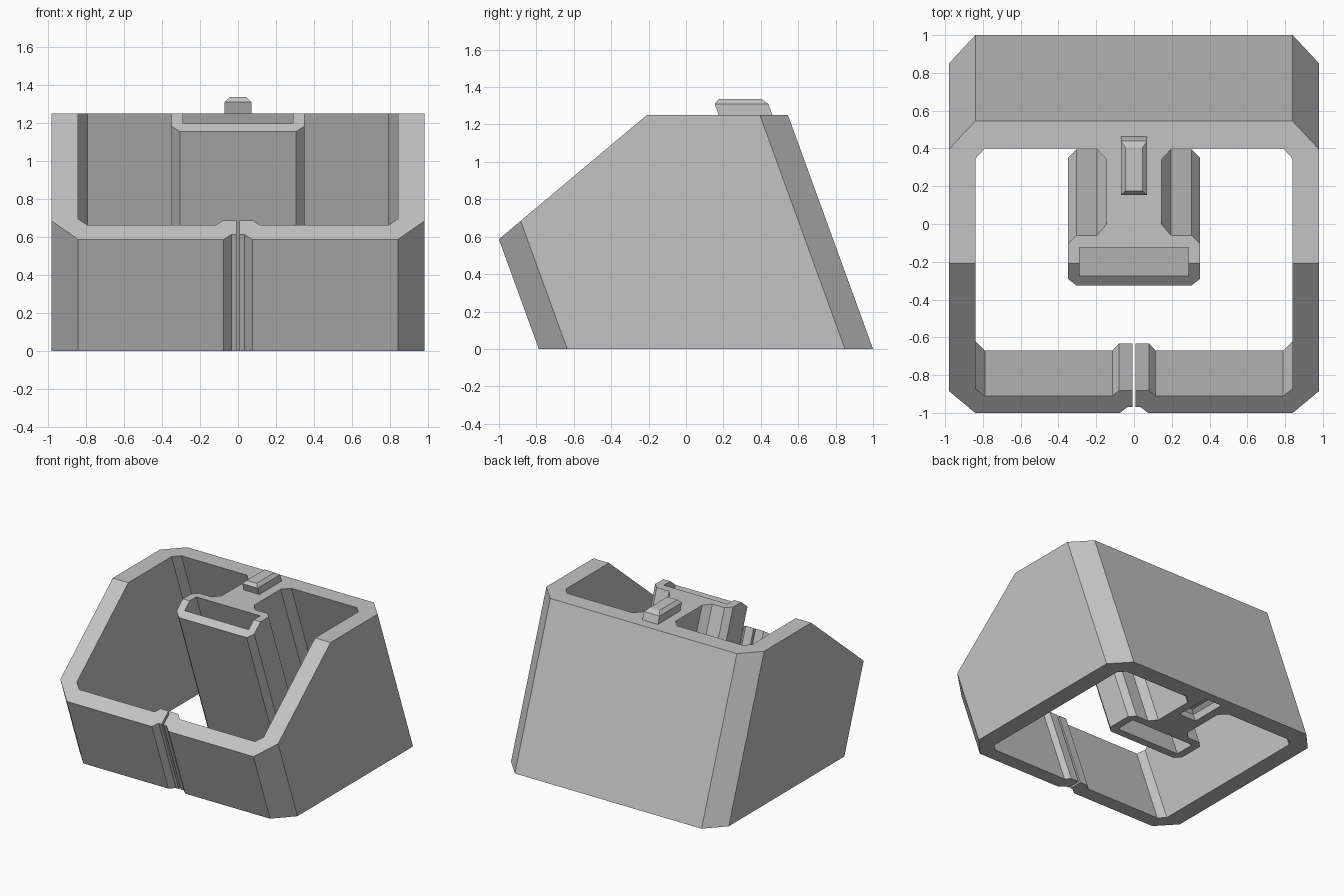
import bpy, bmesh, math

cube = bpy.data.objects.get("Cube")
if cube:
    bpy.data.objects.remove(cube, do_unlink=True)

LEAN = math.tan(math.radians(20))      # everything leans forward
TOP = 1.25

grey = bpy.data.materials.new("plain_grey")
grey.use_nodes = True
grey.diffuse_color = (0.55, 0.55, 0.55, 1)
grey.node_tree.nodes["Principled BSDF"].inputs["Base Color"].default_value = (0.55, 0.55, 0.55, 1)


def loft(name, sections):
    """Stack outlines [(points, z), ...] into a solid leaning forward."""
    bm = bmesh.new()
    rings = [[bm.verts.new((x, y - LEAN * z, z)) for x, y in pts] for pts, z in sections]
    bm.faces.new(rings[0])
    bm.faces.new(rings[-1])
    for low, high in zip(rings, rings[1:]):
        for i in range(len(low)):
            j = (i + 1) % len(low)
            bm.faces.new((low[i], low[j], high[j], high[i]))
    bmesh.ops.recalc_face_normals(bm, faces=bm.faces)
    mesh = bpy.data.meshes.new(name)
    bm.to_mesh(mesh)
    bm.free()
    mesh.materials.append(grey)
    obj = bpy.data.objects.new(name, mesh)
    bpy.context.collection.objects.link(obj)
    return obj


def rect(w, y0, y1):
    return [(-w, y0), (w, y0), (w, y1), (-w, y1)]


def mirror(pts):
    return [(-x, y) for x, y in pts]


def cut(obj, cutter):
    """Subtract the cutter, then discard it."""
    cutter.hide_render = True
    mod = obj.modifiers.new("cut", "BOOLEAN")
    mod.operation = "DIFFERENCE"
    mod.solver = "EXACT"
    mod.object = cutter
    bpy.context.view_layer.objects.active = obj
    bpy.ops.object.modifier_apply(modifier=mod.name)
    bpy.data.objects.remove(cutter, do_unlink=True)


# Half outlines: outer wall, then inner wall running into the T-shaped stem
outer = [(0.008, -0.747), (0.035, -0.747), (0.075, -0.787), (0.84, -0.787),
         (0.98, -0.635), (0.98, 0.85), (0.84, 1.0)]
inner = [(0.008, -0.633), (0.08, -0.633), (0.115, -0.67), (0.79, -0.67),
         (0.84, -0.62), (0.84, 0.80), (0.79, 0.855), (0.2, 0.855),
         (0.145, 0.795), (0.145, 0.455), (0.195, 0.395), (0.305, 0.395),
         (0.35, 0.35), (0.35, 0.14), (0.305, 0.095)]
outline = outer + mirror(outer[::-1]) + mirror(inner) + inner[::-1]
body = loft("split_band_with_stem", [(outline, 0), (outline, TOP)])

# Slot through the stem head
slot = rect(0.288, 0.16, 0.33)
cut(body, loft("slot_cutter", [(slot, -0.1), (slot, TOP + 0.1)]))

# Socket under the stem, matching the key on top
socket = rect(0.077, 0.622, 0.922)
cut(body, loft("socket_cutter", [(socket, -0.05), (socket, 0.065),
                                 (rect(0.048, 0.652, 0.892), 0.09)]))

# Sloping cut across the front of the top edge
slope = math.tan(math.radians(40))
wedge = bpy.data.meshes.new("slope_cutter")
side = [(-0.21 + 0.5, TOP + 0.5 * slope), (-0.21 - 1.2, TOP - 1.2 * slope), (-0.21 - 1.2, TOP + 0.5 * slope)]
bm = bmesh.new()
face = bm.faces.new([bm.verts.new((-1.5, y, z)) for y, z in side])
moved = bmesh.ops.extrude_face_region(bm, geom=[face])["geom"]
bmesh.ops.translate(bm, vec=(3, 0, 0), verts=[v for v in moved if isinstance(v, bmesh.types.BMVert)])
bmesh.ops.recalc_face_normals(bm, faces=bm.faces)
bm.to_mesh(wedge)
bm.free()
wedge.materials.append(grey)
wedge_obj = bpy.data.objects.new("slope_cutter", wedge)
bpy.context.collection.objects.link(wedge_obj)
cut(body, wedge_obj)

# Bevelled locating key on top of the stem
key = rect(0.07, 0.63, 0.917)
loft("locating_key", [(key, TOP - 0.01), (key, 1.31), (rect(0.045, 0.66, 0.89), 1.335)])
